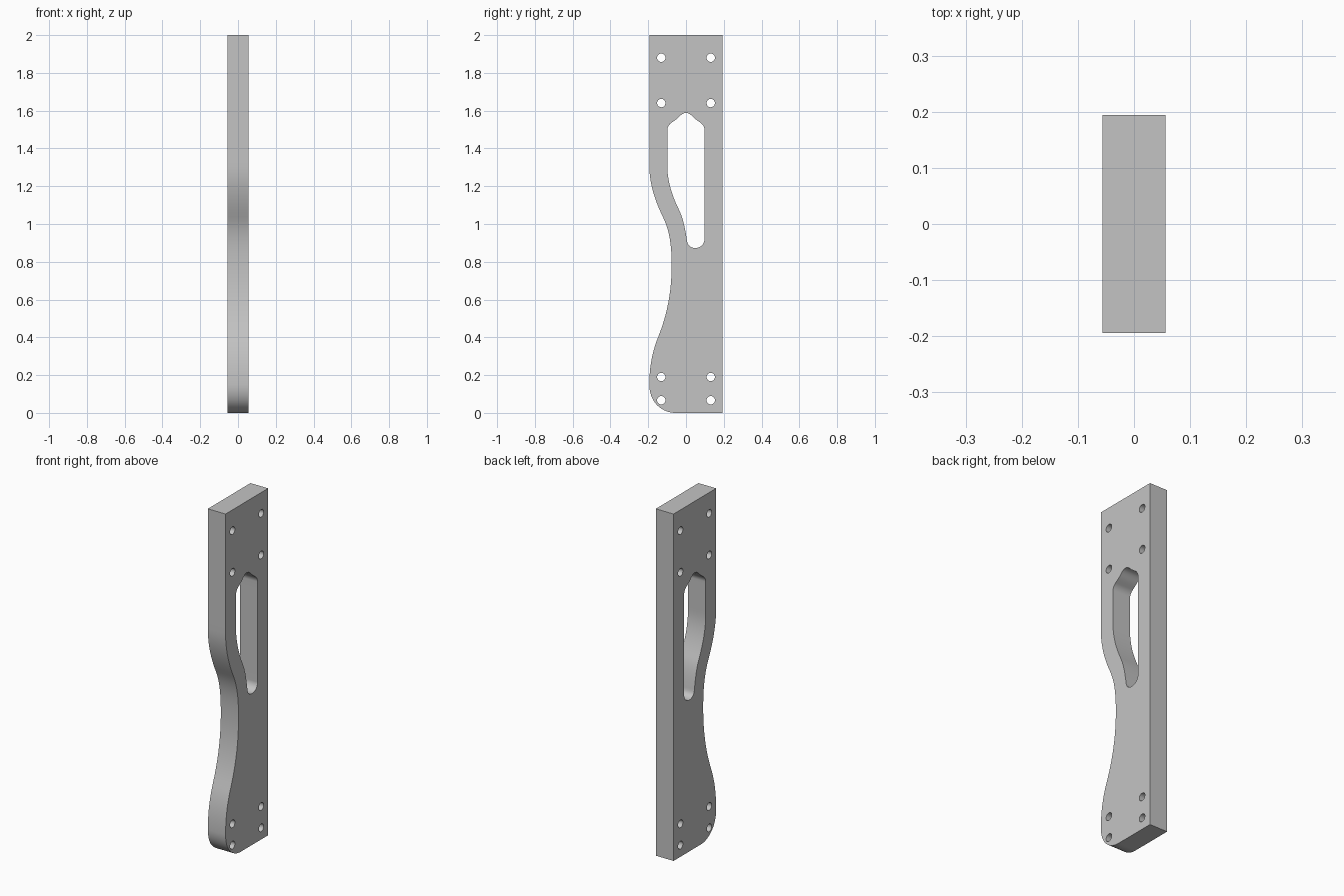
import bpy, bmesh
from math import radians, cos, sin
from mathutils import Vector

cube = bpy.data.objects.get("Cube")
if cube:
    bpy.data.objects.remove(cube)

HALF_W, HALF_D, HEIGHT = 0.0565, 0.194, 2.0


def add_loop(curve, points):
    """Closed spline through (y, z, travel angle); angle None is a sharp corner."""
    spline = curve.splines.new("BEZIER")
    spline.bezier_points.add(len(points) - 1)
    spline.use_cyclic_u = True
    n = len(points)
    for i, (y, z, angle) in enumerate(points):
        here = Vector((y, z, 0))
        before = Vector((*points[i - 1][:2], 0)) - here
        after = Vector((*points[(i + 1) % n][:2], 0)) - here
        bp = spline.bezier_points[i]
        bp.handle_left_type = bp.handle_right_type = "FREE"
        bp.co = here
        if angle is None:
            bp.handle_left, bp.handle_right = here + before / 3, here + after / 3
        else:
            t = Vector((cos(radians(angle)), sin(radians(angle)), 0))
            bp.handle_left = here - t * before.length * 0.345
            bp.handle_right = here + t * after.length * 0.345


profile = bpy.data.curves.new("plate_profile", "CURVE")
profile.dimensions = "2D"
profile.fill_mode = "BOTH"
profile.resolution_u = 12
profile.extrude = HALF_W

# Outer outline: straight back, waisted front, rounded front foot
add_loop(profile, [
    (-HALF_D, HEIGHT, None),
    (-HALF_D, 1.31, 270),
    (-0.122, 1.037, 296),
    (-0.076, 0.78, 270),
    (-0.148, 0.40, 248),
    (-HALF_D, 0.15, 270),
    (-0.153, 0.041, 315),
    (-0.056, 0.0, 0),
    (HALF_D, 0.0, None),
    (HALF_D, HEIGHT, None),
])

# Central slot with a domed, shouldered top
add_loop(profile, [
    (-0.099, 1.497, 270),
    (-0.099, 1.31, 270),
    (-0.038, 1.077, 296),
    (0.003, 0.925, 279),
    (0.016, 0.886, 315),
    (0.05, 0.873, 0),
    (0.084, 0.887, 45),
    (0.098, 0.921, 90),
    (0.098, 1.497, 90),
    (0.077, 1.536, 145),
    (0.045, 1.56, 138),
    (0.0, 1.588, 180),
    (-0.045, 1.56, 222),
    (-0.077, 1.536, 215),
])

# Screw holes in pairs
for z in (0.067, 0.19, 1.64, 1.88):
    for y in (-0.131, 0.131):
        add_loop(profile, [(y + 0.022 * cos(radians(a)), z + 0.022 * sin(radians(a)), a + 90)
                           for a in range(0, 360, 45)])

# Stand the extruded profile upright and turn it into a mesh
plate = bpy.data.objects.new("side_plate", profile)
bpy.context.collection.objects.link(plate)
plate.rotation_euler = (radians(90), 0, radians(90))
bpy.ops.object.select_all(action="DESELECT")
plate.select_set(True)
bpy.context.view_layer.objects.active = plate
bpy.ops.object.convert(target="MESH")
plate = bpy.context.object
bpy.ops.object.transform_apply(location=False, rotation=True, scale=False)

# Weld caps to walls
bm = bmesh.new()
bm.from_mesh(plate.data)
bmesh.ops.remove_doubles(bm, verts=bm.verts, dist=0.0001)
bmesh.ops.recalc_face_normals(bm, faces=bm.faces)
bm.to_mesh(plate.data)
bm.free()
bpy.ops.object.shade_smooth_by_angle(angle=radians(30))

# Plain grey material
grey = bpy.data.materials.new("plain_grey")
grey.use_nodes = True
colour = (0.55, 0.55, 0.55, 1)
grey.diffuse_color = colour
grey.node_tree.nodes["Principled BSDF"].inputs["Base Color"].default_value = colour
plate.data.materials.clear()
plate.data.materials.append(grey)
